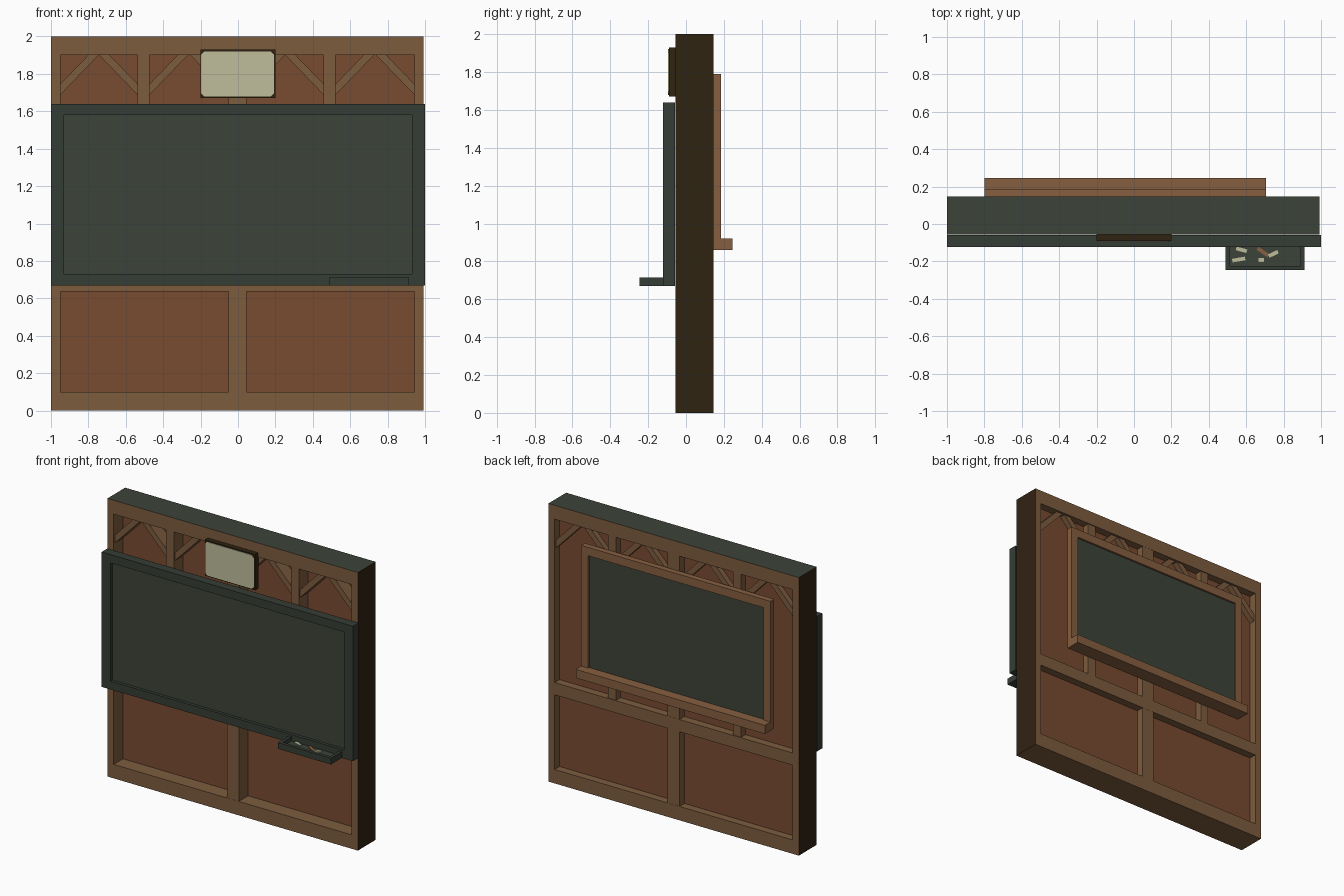
import bpy, bmesh, math
from mathutils import Matrix, Vector

if "Cube" in bpy.data.objects:
    bpy.data.objects.remove(bpy.data.objects["Cube"])


def material(name, rgb):
    m = bpy.data.materials.new(name)
    m.diffuse_color = (*rgb, 1)
    m.use_nodes = True
    m.node_tree.nodes["Principled BSDF"].inputs["Base Color"].default_value = m.diffuse_color
    return m


WOOD = material("wood", (0.205, 0.107, 0.049))
TRIM = material("warm wood trim", (0.24, 0.116, 0.051))
PANEL = material("red brown panel", (0.19, 0.07, 0.03))
GREEN = material("board green", (0.046, 0.056, 0.041))
RIM = material("dark green rim", (0.036, 0.046, 0.036))
DARK = material("dark brown", (0.03, 0.017, 0.006))
CREAM = material("cream", (0.53, 0.515, 0.33))


def finish(name, bm, mats):
    bmesh.ops.recalc_face_normals(bm, faces=bm.faces)
    me = bpy.data.meshes.new(name)
    bm.to_mesh(me)
    bm.free()
    for m in mats:
        me.materials.append(m)
    ob = bpy.data.objects.new(name, me)
    bpy.context.collection.objects.link(ob)
    return ob


def add_box(bm, x, y, z, angle=0, axis='Y'):
    """Box from (min, max) pairs, turned about its own centre."""
    c = Vector([(a + b) / 2 for a, b in (x, y, z)])
    s = [b - a for a, b in (x, y, z)]
    mat = Matrix.Translation(c) @ Matrix.Rotation(angle, 4, axis) @ Matrix.Diagonal((*s, 1))
    bmesh.ops.create_cube(bm, size=1, matrix=mat)


def box(name, x, y, z, mat, angle=0, axis='Y'):
    bm = bmesh.new()
    add_box(bm, x, y, z, angle, axis)
    return finish(name, bm, [mat])


def frame(name, x, y, z, w, h, mats):
    """Rectangular frame: stiles w wide, rails h high (bottom, top)."""
    bm = bmesh.new()
    for xs in ((x[0], x[0] + w), (x[1] - w, x[1])):
        add_box(bm, xs, y, z)
    for zs in ((z[0], z[0] + h[0]), (z[1] - h[1], z[1])):
        add_box(bm, (x[0] + w, x[1] - w), y, zs)
    return finish(name, bm, mats)


L, R = -1.0, 0.993
F, B = -0.056, 0.146

# Wall frame: dark outer sides, green top
wall = frame("wall_frame", (L, R), (F, B), (0, 2), 0.05, (0.1, 0.1), [WOOD, DARK, GREEN])
for p in wall.data.polygons:
    if abs(p.normal.x) > 0.9 and abs(p.center.x) > 0.98:
        p.material_index = 1
    elif p.normal.z > 0.9 and p.center.z > 1.99:
        p.material_index = 2

# Infill panel, posts and middle rail
box("infill_panel", (L + 0.04, R - 0.04), (0.05, 0.09), (0.09, 1.91), PANEL)
box("centre_post", (-0.05, 0.045), (F + 0.001, B - 0.001), (0.1, 1.9), WOOD)
for side, x in (("left", -0.505), ("right", 0.49)):
    box(side + "_post", (x - 0.032, x + 0.032), (F + 0.006, B - 0.006), (0.7, 1.905), WOOD)
box("middle_rail", (L + 0.05, R - 0.05), (F, B), (0.637, 0.725), WOOD)

# Diagonal braces, two to each bay
for i, (a, b) in enumerate(((-0.95, -0.537), (-0.473, -0.05), (0.045, 0.458), (0.522, 0.943))):
    for edge, s in ((a, 1), (b, -1)):
        cx, cz = edge + s * 0.09, 1.81
        box("brace_%d" % i, (cx - 0.15, cx + 0.15), (F + 0.016, B - 0.016),
            (cz - 0.02, cz + 0.02), WOOD, -s * math.radians(46))

# Front board
frame("front_board_frame", (-1, 1), (-0.122, -0.058), (0.67, 1.64), 0.07, (0.06, 0.06), [RIM])
box("front_board", (-0.94, 0.94), (-0.1, -0.06), (0.72, 1.59), GREEN)

# Chalk tray with low walls and loose chalk
X0, X1, Y0, Y1 = 0.49, 0.912, -0.246, -0.121
box("tray_floor", (X0 + 0.01, X1 - 0.01), (Y0 + 0.01, Y1), (0.671, 0.685), GREEN)
box("tray_front", (X0, X1), (Y0, Y0 + 0.022), (0.67, 0.715), RIM)
for n, x in (("left", X0), ("right", X1 - 0.022)):
    box("tray_" + n, (x, x + 0.022), (Y0 + 0.022, Y1), (0.67, 0.715), RIM)
for x, y, l, a, m in ((0.575, -0.138, 0.06, -15, CREAM), (0.56, -0.19, 0.07, 10, CREAM),
                      (0.68, -0.192, 0.03, 0, CREAM), (0.745, -0.16, 0.055, 25, CREAM),
                      (0.69, -0.15, 0.07, -35, TRIM)):
    box("chalk", (x - l / 2, x + l / 2), (y - 0.01, y + 0.01), (0.684, 0.692), m,
        math.radians(a), 'Z')

# Plaque with a cream sheet cut at the corners
box("plaque", (-0.2, 0.2), (-0.091, -0.05), (1.672, 1.93), DARK)
bm = bmesh.new()
c, hx, hz = 0.018, 0.195, 0.121
pts = [(hx - c, hz), (hx, hz - c), (hx, -hz + c), (hx - c, -hz)]
pts += [(-x, z) for x, z in reversed(pts)]
face = bm.faces.new([bm.verts.new((x - 0.003, -0.09, z + 1.8)) for x, z in pts])
ext = bmesh.ops.extrude_face_region(bm, geom=[face])
bmesh.ops.translate(bm, vec=(0, -0.004, 0),
                    verts=[v for v in ext["geom"] if isinstance(v, bmesh.types.BMVert)])
finish("plaque_sheet", bm, [CREAM])

# Back board with ledge
frame("back_board_frame", (-0.8, 0.705), (B - 0.005, 0.184), (0.86, 1.79), 0.055, (0.06, 0.06), [TRIM])
box("back_board", (-0.75, 0.655), (B - 0.002, 0.17), (0.91, 1.74), GREEN)
box("back_ledge", (-0.8, 0.705), (0.184, 0.246), (0.86, 0.922), TRIM)
